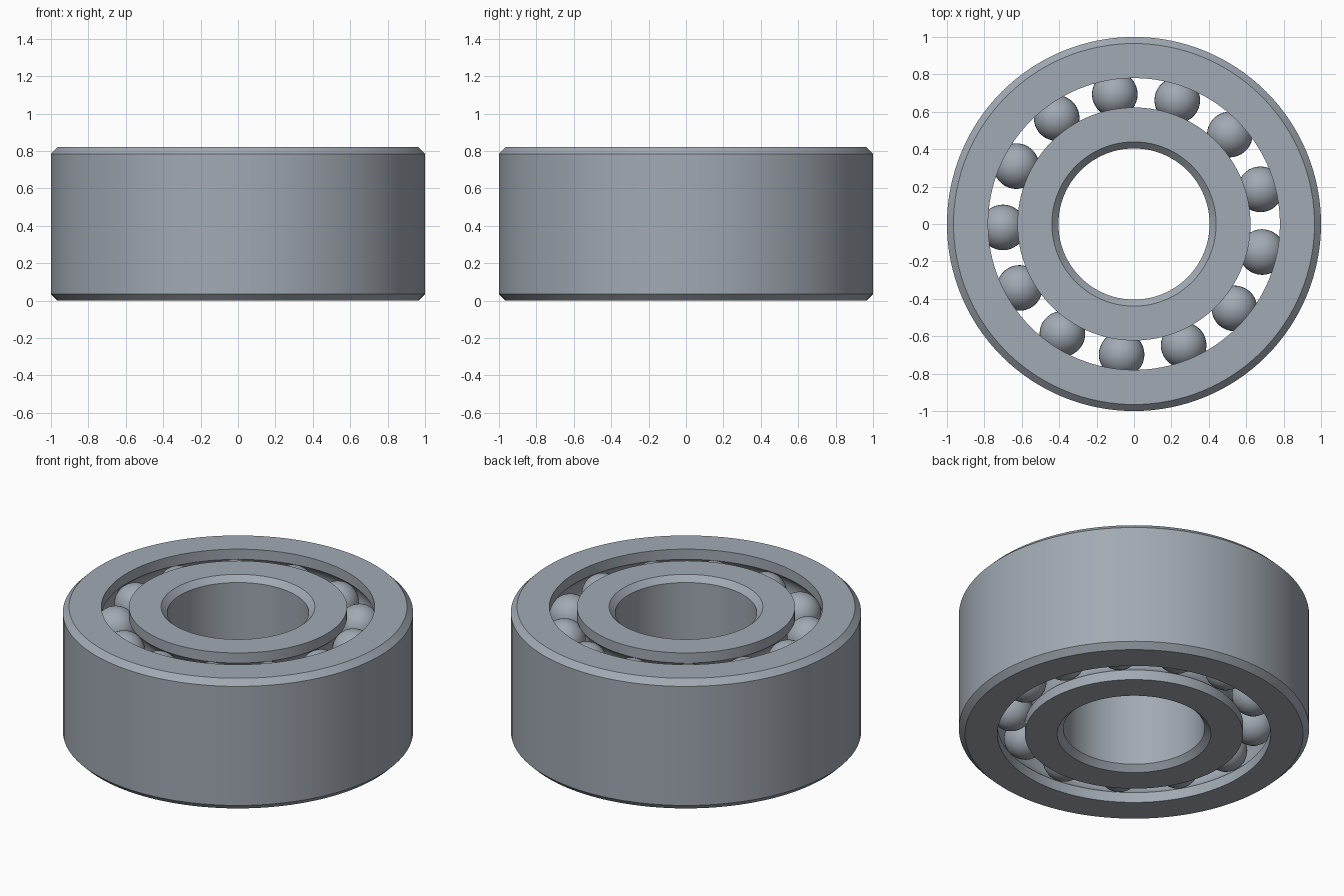
import bpy, bmesh, math
from mathutils import Matrix

cube = bpy.data.objects.get("Cube")
if cube:
    bpy.data.objects.remove(cube)

HEIGHT = 0.82
OUTER_R, OUTER_WALL = 1.0, 0.78
BORE_R, INNER_WALL = 0.404, 0.623
CHAMFER = 0.035
PITCH_R, BALL_R, GROOVE_R = 0.701, 0.122, 0.124
ROWS = (0.16, HEIGHT - 0.16)
BALLS = 13
PHASE = math.radians(181.5)

steel = bpy.data.materials.new("steel grey")
steel.use_nodes = True
colour = (0.36, 0.40, 0.45, 1.0)
steel.diffuse_color = colour
steel.node_tree.nodes["Principled BSDF"].inputs["Base Color"].default_value = colour


def finish(bm, name):
    """Turn the bmesh into a smooth steel object with sharp edges kept."""
    mesh = bpy.data.meshes.new(name)
    bm.to_mesh(mesh)
    bm.free()
    mesh.materials.append(steel)
    obj = bpy.data.objects.new(name, mesh)
    bpy.context.collection.objects.link(obj)
    bpy.ops.object.select_all(action='DESELECT')
    obj.select_set(True)
    bpy.context.view_layer.objects.active = obj
    bpy.ops.object.shade_smooth_by_angle(angle=math.radians(22))
    return obj


def grooved_wall(wall_r, side):
    """Wall from bottom to top with one round ball groove per row."""
    half = math.acos(abs(wall_r - PITCH_R) / GROOVE_R)
    points = [(wall_r, 0)]
    for row_z in ROWS:
        for i in range(11):
            a = half * (i / 5 - 1)
            points.append((PITCH_R + side * GROOVE_R * math.cos(a),
                           row_z + GROOVE_R * math.sin(a)))
    return points + [(wall_r, HEIGHT)]


def chamfered_wall(wall_r, side):
    """Plain wall from top to bottom with a chamfer at each end."""
    face_r = wall_r - side * CHAMFER
    return [(face_r, HEIGHT), (wall_r, HEIGHT - CHAMFER),
            (wall_r, CHAMFER), (face_r, 0)]


def lathe(name, profile):
    bm = bmesh.new()
    verts = [bm.verts.new((r, 0, z)) for r, z in profile]
    edges = [bm.edges.new((v, verts[i - 1])) for i, v in enumerate(verts)]
    bmesh.ops.spin(bm, geom=verts + edges, cent=(0, 0, 0), axis=(0, 0, 1),
                   angle=math.tau, steps=128, use_merge=True)
    bmesh.ops.remove_doubles(bm, verts=bm.verts, dist=0.0001)
    bmesh.ops.recalc_face_normals(bm, faces=bm.faces)
    return finish(bm, name)


# Rings with races
lathe("outer_ring", grooved_wall(OUTER_WALL, 1) + chamfered_wall(OUTER_R, 1))
lathe("inner_ring", grooved_wall(INNER_WALL, -1) + chamfered_wall(BORE_R, -1))

# Two aligned rows of balls
for row_name, row_z in zip(("lower", "upper"), ROWS):
    bm = bmesh.new()
    for i in range(BALLS):
        a = PHASE + math.tau * i / BALLS
        place = Matrix.Translation((PITCH_R * math.cos(a), PITCH_R * math.sin(a), row_z))
        bmesh.ops.create_uvsphere(bm, u_segments=36, v_segments=18,
                                  radius=BALL_R, matrix=place)
    finish(bm, row_name + "_ball_row")
